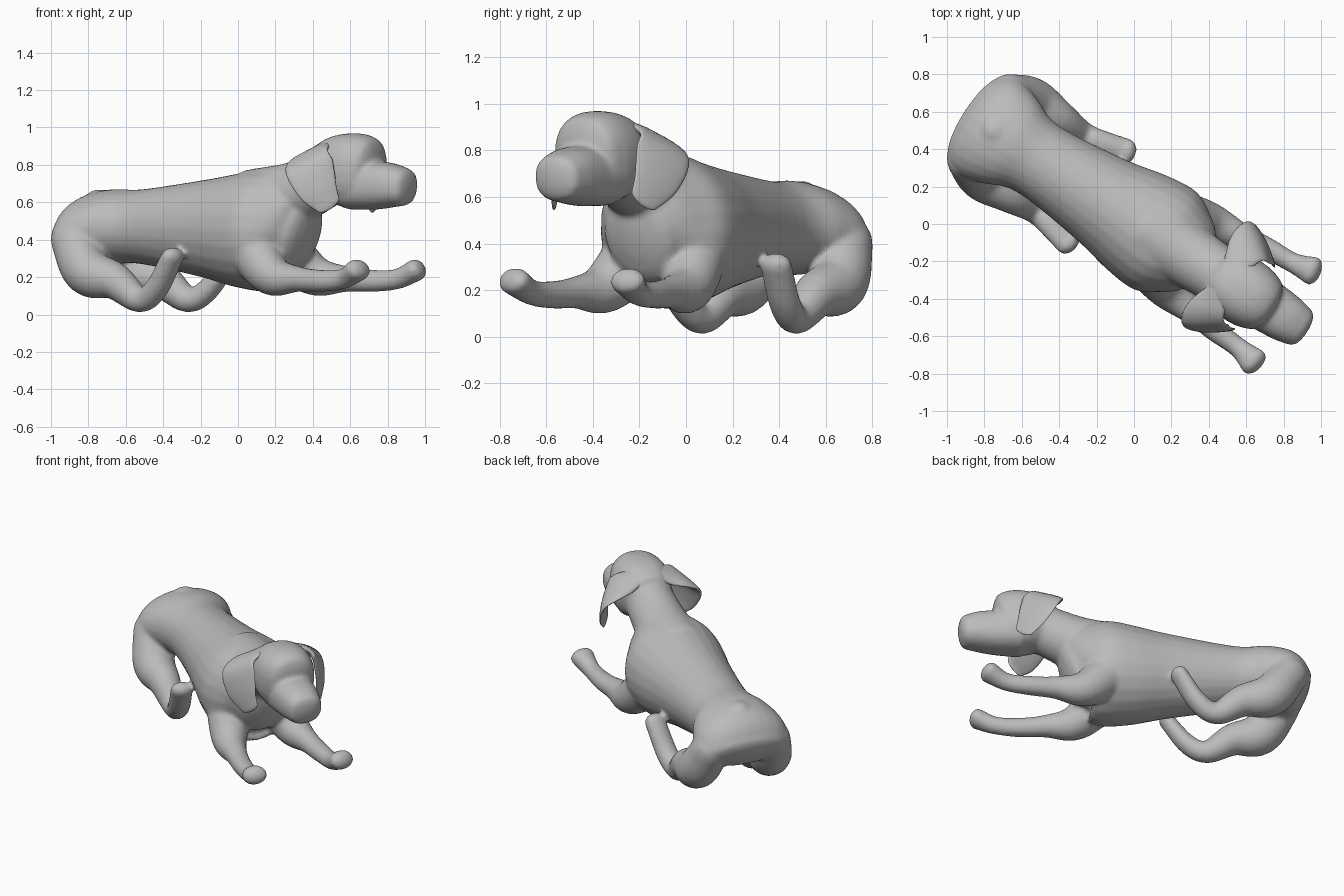
import bpy, bmesh, math
from mathutils import Vector, Matrix

cube = bpy.data.objects.get("Cube")
if cube:
    bpy.data.objects.remove(cube)

grey = bpy.data.materials.new("stone_grey")
grey.use_nodes = True
COLOUR = (0.5, 0.5, 0.5, 1)
grey.diffuse_color = COLOUR
grey.node_tree.nodes["Principled BSDF"].inputs["Base Color"].default_value = COLOUR

SIDES = 24
# Parts are laid out as (forward, sideways, up); the dog lies diagonally
HEADING = Matrix.Rotation(math.radians(-32.7), 4, "Z") @ Matrix.Translation((0, 0.015, 0))


def spline(points, steps=5):
    """Smooth list of (forward, sideways, up, half width, half height)."""
    p = [Vector(q) for q in points]
    p = [2 * p[0] - p[1]] + p + [2 * p[-1] - p[-2]]
    out = []
    for a, b, c, d in zip(p, p[1:], p[2:], p[3:]):
        for i in range(steps):
            t = i / steps
            out.append(b + (c - a) * t / 2 + (2 * a - 5 * b + 4 * c - d) * t**2 / 2
                       + (3 * b - a - 3 * c + d) * t**3 / 2)
    return out + [p[-2]]


def tube(bm, points, side=None, cap=0.4, power=1.0):
    """Loft rings along the points, with rounded ends; power under 1 is boxier."""
    def bend(value):
        return math.copysign(abs(value) ** power, value)

    def rounded(station, sign):
        centre, tangent, width, height = station
        depth = min(width, height) * cap * sign
        return [(centre + tangent * depth * math.sin(a), tangent,
                 width * math.cos(a), height * math.cos(a)) for a in (0.4, 0.8, 1.2, 1.45)]

    rows = spline([p if len(p) == 5 else (*p, p[3]) for p in points])
    places = [Vector(row[:3]) for row in rows]
    last = len(places) - 1
    stations = []
    for i, row in enumerate(rows):
        tangent = (places[min(i + 1, last)] - places[max(i - 1, 0)]).normalized()
        stations.append((places[i], tangent, row[3], row[4]))
    stations = rounded(stations[0], -1)[::-1] + stations + rounded(stations[-1], 1)

    rings = []
    for centre, tangent, width, height in stations:
        across = Vector(side) if side else Vector((-tangent.y, tangent.x, 0))
        across = (across - tangent * across.dot(tangent)).normalized()
        upward = tangent.cross(across)
        ring = []
        for k in range(SIDES):
            a = math.tau * k / SIDES
            ring.append(bm.verts.new(centre + across * width * bend(math.cos(a))
                                     + upward * height * bend(math.sin(a))))
        rings.append(ring)
    for ring, following in zip(rings, rings[1:]):
        for k in range(SIDES):
            m = (k + 1) % SIDES
            bm.faces.new((ring[k], ring[m], following[m], following[k]))
    bm.faces.new(rings[0][::-1])
    bm.faces.new(rings[-1])


def centre_tube(bm, rows, **options):
    """Tube on the middle line from (forward, up, half width, half height)."""
    tube(bm, [(forward, 0, *rest) for forward, *rest in rows], **options)


def flip(points, sign):
    return [(p[0], p[1] * sign, *p[2:]) for p in points]


def ball(bm, centre, radius):
    made = bmesh.ops.create_uvsphere(bm, u_segments=20, v_segments=12, radius=radius)
    bmesh.ops.translate(bm, verts=made["verts"], vec=centre)


def finish(bm, name):
    bmesh.ops.transform(bm, matrix=HEADING, verts=bm.verts)
    bmesh.ops.recalc_face_normals(bm, faces=bm.faces)
    mesh = bpy.data.meshes.new(name)
    bm.to_mesh(mesh)
    bm.free()
    mesh.materials.append(grey)
    mesh.shade_smooth()
    obj = bpy.data.objects.new(name, mesh)
    bpy.context.collection.objects.link(obj)
    return obj


body = bmesh.new()
# Torso from rump to chest
centre_tube(body, [(-1.01, 0.39, 0.27, 0.13), (-0.92, 0.44, 0.3, 0.19),
                   (-0.8, 0.47, 0.27, 0.2), (-0.62, 0.47, 0.21, 0.2),
                   (-0.23, 0.46, 0.25, 0.26), (0.02, 0.45, 0.3, 0.31),
                   (0.19, 0.45, 0.31, 0.33), (0.31, 0.45, 0.25, 0.3),
                   (0.38, 0.43, 0.18, 0.21)])
# Neck
centre_tube(body, [(0.1, 0.58, 0.2, 0.2), (0.36, 0.65, 0.17, 0.17), (0.6, 0.75, 0.15, 0.15)])
# Skull
centre_tube(body, [(0.55, 0.76, 0.15, 0.16), (0.64, 0.77, 0.18, 0.19),
                   (0.74, 0.77, 0.18, 0.2), (0.81, 0.76, 0.16, 0.19)], power=0.85)
# Muzzle and jaw
centre_tube(body, [(0.7, 0.68, 0.15, 0.12), (0.85, 0.69, 0.14, 0.13),
                   (0.96, 0.69, 0.13, 0.12), (1.05, 0.68, 0.11, 0.1)], power=0.85)
# Tail stub
ball(body, (-0.89, 0, 0.57), 0.1)

HIND_LEG = [(-0.93, 0.2, 0.4, 0.12), (-0.81, 0.24, 0.23, 0.13), (-0.64, 0.24, 0.18, 0.1),
            (-0.48, 0.24, 0.08, 0.07), (-0.36, 0.26, 0.14, 0.07, 0.06),
            (-0.24, 0.29, 0.31, 0.07, 0.05)]
FORELEG = [(0.18, 0.15, 0.35, 0.14), (0.34, 0.21, 0.21, 0.11), (0.52, 0.24, 0.19, 0.07),
           (0.68, 0.26, 0.18, 0.06), (0.83, 0.27, 0.19, 0.055), (0.94, 0.29, 0.24, 0.08, 0.06)]
EAR = [(0.58, 0.08, 0.89, 0.07, 0.03), (0.58, 0.2, 0.85, 0.11, 0.025),
       (0.61, 0.26, 0.79, 0.13, 0.02), (0.66, 0.26, 0.68, 0.11, 0.016),
       (0.71, 0.23, 0.59, 0.07, 0.012)]

for name, sign in (("left_ear", 1), ("right_ear", -1)):
    # Folded hind leg with raised paw, stretched foreleg, brow
    tube(body, flip(HIND_LEG, sign), cap=1)
    tube(body, flip(FORELEG, sign), cap=0.7)
    ball(body, (0.82, 0.06 * sign, 0.85), 0.04)
    # Thin curved hanging ear
    ear = bmesh.new()
    tube(ear, flip(EAR, sign), side=(0.7, -0.5 * sign, 0.4), cap=2.5)
    finish(ear, name)

# Blend the body into one smooth skin
dog = finish(body, "dog_body")
remesh = dog.modifiers.new("blend", "REMESH")
remesh.mode = "VOXEL"
remesh.voxel_size = 0.013
remesh.use_smooth_shade = True
relax = dog.modifiers.new("relax", "SMOOTH")
relax.factor = 0.5
relax.iterations = 9
